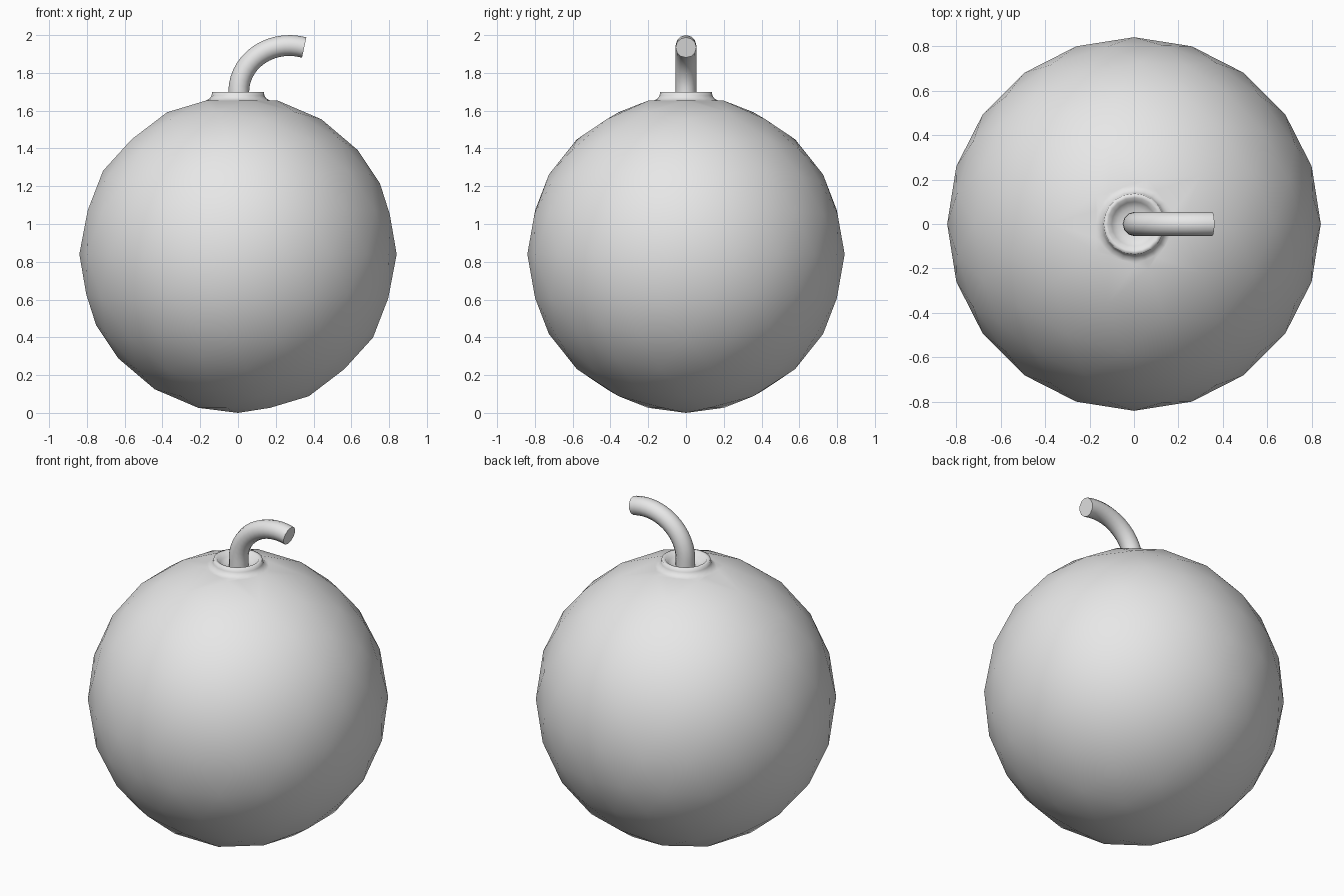
import bpy
import bmesh
from math import sin, cos, radians
from mathutils import Vector

cube = bpy.data.objects.get("Cube")
if cube:
    bpy.data.objects.remove(cube, do_unlink=True)

RADIUS = 0.84

grey = bpy.data.materials.new("light grey")
grey.use_nodes = True
grey.diffuse_color = (0.8, 0.8, 0.8, 1)
grey.node_tree.nodes["Principled BSDF"].inputs["Base Color"].default_value = (0.8, 0.8, 0.8, 1)


def link(name, data):
    obj = bpy.data.objects.new(name, data)
    bpy.context.collection.objects.link(obj)
    data.materials.append(grey)
    bpy.ops.object.select_all(action="DESELECT")
    obj.select_set(True)
    bpy.context.view_layer.objects.active = obj
    return obj


# Round body: faceted sphere whose pole is opened and drawn up into a lipped neck
bm = bmesh.new()
bmesh.ops.create_icosphere(bm, subdivisions=3, radius=RADIUS)
bmesh.ops.translate(bm, verts=bm.verts, vec=(0, 0, RADIUS))
pole = max(bm.verts, key=lambda v: v.co.z)
bmesh.ops.delete(bm, geom=[pole], context="VERTS")
rim = [e for e in bm.edges if e.is_boundary]
bmesh.ops.subdivide_edges(bm, edges=rim, cuts=3)
rim = [e for e in bm.edges if e.is_boundary]

# Neck profile (radius, height): flare, lip, then the inner bowl
for r, z in [(0.17, 1.653), (0.15, 1.665), (0.14, 1.68), (0.137, 1.7),
             (0.118, 1.7), (0.1, 1.675), (0.075, 1.66), (0.04, 1.655)]:
    new = bmesh.ops.extrude_edge_only(bm, edges=rim)["geom"]
    rim = [g for g in new if isinstance(g, bmesh.types.BMEdge) and g.is_boundary]
    for v in {v for e in rim for v in e.verts}:
        flat = Vector((v.co.x, v.co.y, 0)).normalized() * r
        v.co = (flat.x, flat.y, z)
bmesh.ops.contextual_create(bm, geom=rim)
bmesh.ops.recalc_face_normals(bm, faces=bm.faces)
mesh = bpy.data.meshes.new("round_body")
bm.to_mesh(mesh)
bm.free()
link("round_body", mesh)
bpy.ops.object.shade_smooth()

# Fuse: round tube rising from the bowl and curling over to one side
curve = bpy.data.curves.new("fuse", "CURVE")
curve.dimensions = "3D"
curve.bevel_depth = 0.055
curve.bevel_resolution = 4
curve.use_fill_caps = True
path = [(0.004, 0, 1.64)]
for i in range(15):
    a = radians(-90 + i * 107 / 14)
    path.append((0.272 + 0.268 * sin(a), 0, 1.7 + 0.245 * cos(a)))
spline = curve.splines.new("POLY")
spline.points.add(len(path) - 1)
for point, co in zip(spline.points, path):
    point.co = (*co, 1)
link("fuse", curve)
bpy.ops.object.convert(target="MESH")
# Weld the cap to the tube so its edge shades cleanly
fuse = bpy.context.object
bm = bmesh.new()
bm.from_mesh(fuse.data)
bmesh.ops.remove_doubles(bm, verts=bm.verts, dist=0.0005)
bmesh.ops.recalc_face_normals(bm, faces=bm.faces)
bm.to_mesh(fuse.data)
bm.free()
bpy.ops.object.shade_smooth_by_angle(angle=radians(40))
